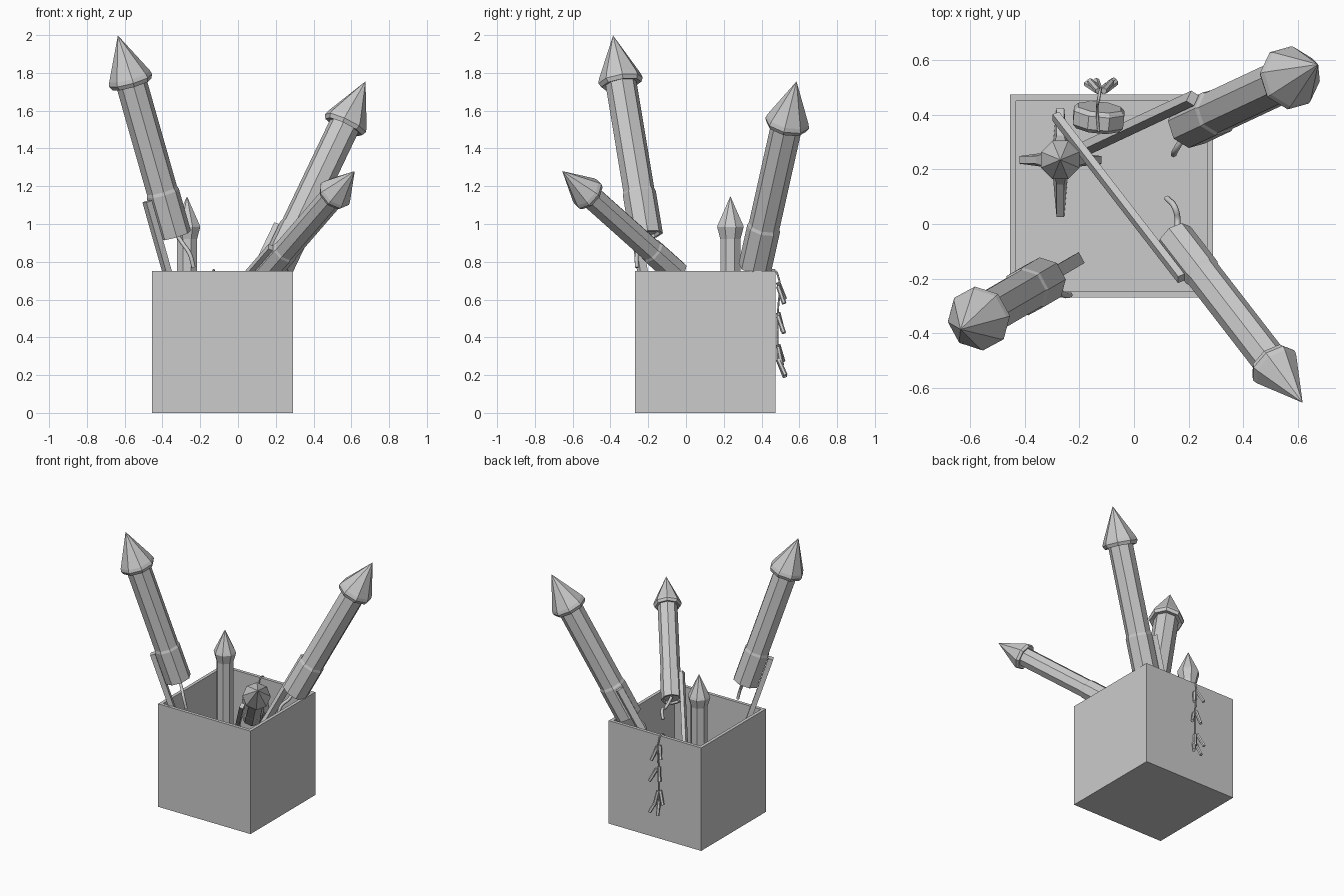
import bpy, bmesh, math
from mathutils import Vector, Matrix

if "Cube" in bpy.data.objects:
    bpy.data.objects.remove(bpy.data.objects["Cube"], do_unlink=True)

GREY = (0.6, 0.6, 0.6, 1)
mat = bpy.data.materials.new("plain grey")
mat.use_nodes = True
mat.diffuse_color = GREY
mat.node_tree.nodes["Principled BSDF"].inputs["Base Color"].default_value = GREY


def finish(name, bm, matrix=Matrix()):
    bmesh.ops.recalc_face_normals(bm, faces=bm.faces)
    mesh = bpy.data.meshes.new(name)
    bm.to_mesh(mesh)
    bm.free()
    mesh.transform(matrix)
    mesh.materials.append(mat)
    ob = bpy.data.objects.new(name, mesh)
    bpy.context.collection.objects.link(ob)
    return ob


def box(name, size, centre, matrix=Matrix()):
    bm = bmesh.new()
    bmesh.ops.create_cube(bm, size=1)
    for v in bm.verts:
        v.co = Vector(a * b for a, b in zip(v.co, size)) + Vector(centre)
    return finish(name, bm, matrix)


def lathe(name, profile, matrix=Matrix(), sides=8):
    """Closed turned solid; a zero radius makes a tip."""
    bm = bmesh.new()
    rings = []
    for r, z in profile:
        n = sides if r > 0 else 1
        rings.append([bm.verts.new((r * math.cos(math.tau * (i + .5) / sides),
                                    r * math.sin(math.tau * (i + .5) / sides), z))
                      for i in range(n)])
    for a, b in zip(rings, rings[1:]):
        for i in range(sides):
            j = (i + 1) % sides
            if len(b) == 1:
                bm.faces.new((a[i], a[j], b[0]))
            else:
                bm.faces.new((a[i], a[j], b[j], b[i]))
    for ring in (rings[0], rings[-1]):
        if len(ring) > 1:
            bm.faces.new(ring)
    return finish(name, bm, matrix)


def cord(name, points, radius):
    """Thin bent cord turned into a mesh."""
    cu = bpy.data.curves.new(name, "CURVE")
    cu.dimensions = "3D"
    cu.bevel_depth, cu.bevel_resolution = radius, 1
    cu.resolution_u, cu.use_fill_caps = 4, True
    sp = cu.splines.new("BEZIER")
    sp.bezier_points.add(len(points) - 1)
    for bp, p in zip(sp.bezier_points, points):
        bp.co = p
        bp.handle_left_type = bp.handle_right_type = "AUTO"
    tmp = bpy.data.objects.new(name + " path", cu)
    bpy.context.collection.objects.link(tmp)
    mesh = bpy.data.meshes.new_from_object(
        tmp.evaluated_get(bpy.context.evaluated_depsgraph_get()))
    bpy.data.objects.remove(tmp)
    mesh.materials.clear()
    mesh.materials.append(mat)
    bpy.context.collection.objects.link(bpy.data.objects.new(name, mesh))


def frame(origin, axis, side=(1, 0.01, 0)):
    """Local Z along axis, local X towards side."""
    z = Vector(axis).normalized()
    x = Vector(side)
    x = (x - z * x.dot(z)).normalized()
    return Matrix.Translation(origin) @ Matrix((x, z.cross(x), z)).transposed().to_4x4()


def rocket(name, bottom, tip, side, thick, stick_len, fuse):
    bottom, tip = Vector(bottom), Vector(tip)
    length = (tip - bottom).length
    m = frame(bottom, tip - bottom, side)
    shape = [(.070, .015), (.074, 0), (.089, 0), (.089, .21), (.083, .225),
             (.083, .76), (.108, .755), (.119, .775), (.113, .795), (0, 1)]
    lathe(name + "_body", [(r * thick, z * length) for r, z in shape], m)
    top = .2 * length
    box(name + "_stick", (.034 * thick, .045 * thick, stick_len),
        (.103 * thick, 0, top - stick_len / 2), m)
    cord(name + "_fuse", [bottom + Vector(p) for p in fuse], .011)


# Open box
LO, HI, BACK, FRONT = -.455, .29, .475, -.27
bm = bmesh.new()
bmesh.ops.create_cube(bm, size=1)
for v in bm.verts:
    v.co = ((v.co.x + .5) * (HI - LO) + LO, (v.co.y + .5) * (BACK - FRONT) + FRONT,
            (v.co.z + .5) * .75)
lid = [f for f in bm.faces if f.normal.z > .9]
bmesh.ops.inset_region(bm, faces=lid, thickness=.033)
floor = bmesh.ops.extrude_face_region(bm, geom=lid)
bmesh.ops.translate(bm, vec=(0, 0, -.717),
                    verts=[g for g in floor["geom"] if isinstance(g, bmesh.types.BMVert)])
bmesh.ops.delete(bm, geom=lid, context="FACES")
finish("open_box", bm)

# Three rockets on sticks
rocket("right_front_rocket", (-.335, -.21, .94), (-.636, -.386, 1.998), (-.11, -.06, 0), 1, 1.02,
       [(0, 0, .02), (.04, -.02, -.04), (.08, -.05, -.1), (.1, -.05, -.17)])
rocket("left_back_rocket", (.205, .365, .77), (.675, .585, 1.755), (-.1, .06, .03), 1, .96,
       [(0, 0, .02), (-.02, -.04, -.04), (-.05, -.09, -.08), (-.06, -.11, -.15)])
rocket("left_front_rocket", (.15, -.05, .74), (.618, -.655, 1.28), (-.07, -.03, .03), .79, .92,
       [(0, 0, .02), (.01, .06, -.04), (0, .11, -.03), (-.03, .145, -.08)])

# Upright finned rocket
cx, cy = -.27, .235
lathe("finned_rocket_body", [(.058, .04), (.058, .92), (.076, .985), (.07, 1.0), (0, 1.147)],
      Matrix.Translation((cx, cy, 0)))
for i, reach in enumerate((.15, .19, .15, .21)):
    bm = bmesh.new()
    fin = [(.03, .06), (reach, .035), (reach, .12), (.09, .22), (.03, .36)]
    sheets = [[bm.verts.new((r, s * (.03 if r < .05 else .014), z)) for r, z in fin]
              for s in (-1, 1)]
    for sheet in sheets:
        bm.faces.new(sheet)
    for k in range(len(fin)):
        n = (k + 1) % len(fin)
        bm.faces.new((sheets[0][k], sheets[0][n], sheets[1][n], sheets[1][k]))
    finish(f"rocket_fin_{i + 1}", bm,
           Matrix.Translation((cx, cy, 0)) @ Matrix.Rotation(i * math.pi / 2, 4, "Z"))

# Round firework hanging inside the back wall
lathe("hanging_drum", [(.085, -.04), (.1, -.025), (.1, .025), (.085, .04)],
      frame((-.13, .39, .58), (.1, 1, .25)))

# Cord over the wall with a string of small firecrackers
cord("cracker_cord", [(-.13, .34, .66), (-.135, .425, .7), (-.13, .455, .758), (-.125, .483, .74),
                      (-.12, .485, .5), (-.12, .485, .28)], .005)
for i, (z, lean, out) in enumerate([(.69, -.35, .4), (.67, .3, .35), (.53, -.2, .25), (.51, .45, .35),
                                    (.36, -.45, .3), (.35, .15, .2), (.285, .4, .45), (.28, -.15, .4)]):
    lathe(f"firecracker_{i + 1}", [(.012, 0), (.012, .1)],
          frame((-.12 + lean * .03, .488, z), (lean, out, -1)), 6)
